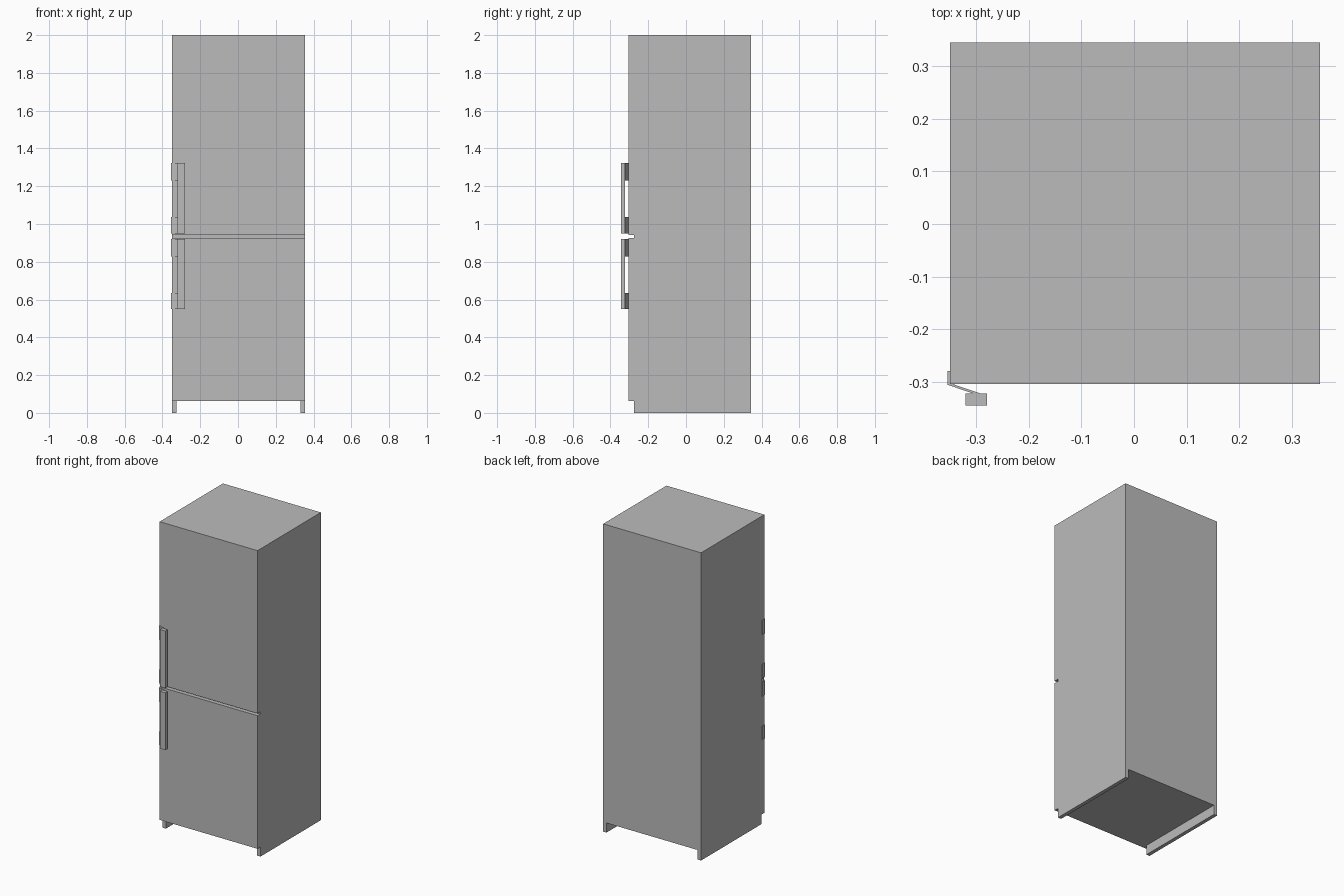
import bpy
import bmesh

cube = bpy.data.objects.get("Cube")
if cube:
    bpy.data.objects.remove(cube, do_unlink=True)

# One plain grey finish
grey = bpy.data.materials.new("appliance_grey")
grey.use_nodes = True
grey.diffuse_color = (0.5, 0.5, 0.5, 1)
grey.node_tree.nodes["Principled BSDF"].inputs["Base Color"].default_value = (0.5, 0.5, 0.5, 1)


def prism(name, outline, low, high, axis):
    """Extrude a flat outline along x (outline is y, z) or z (outline is x, y)."""
    bm = bmesh.new()
    place = (lambda a, b: (low, a, b)) if axis == "x" else (lambda a, b: (a, b, low))
    face = bm.faces.new([bm.verts.new(place(a, b)) for a, b in outline])
    new = bmesh.ops.extrude_face_region(bm, geom=[face])["geom"]
    shift = (high - low, 0, 0) if axis == "x" else (0, 0, high - low)
    bmesh.ops.translate(bm, vec=shift, verts=[v for v in new if isinstance(v, bmesh.types.BMVert)])
    bmesh.ops.recalc_face_normals(bm, faces=bm.faces)
    mesh = bpy.data.meshes.new(name)
    bm.to_mesh(mesh)
    bm.free()
    mesh.materials.append(grey)
    obj = bpy.data.objects.new(name, mesh)
    bpy.context.collection.objects.link(obj)
    return obj


left, right = -0.35, 0.354
front, recess, back = -0.305, -0.275, 0.345
base, gap_low, gap_high, top = 0.062, 0.927, 0.942, 2.0

# Cabinet with both doors, parted by a groove across the front
prism("cabinet", [(front, base), (back, base), (back, top), (front, top),
                  (front, gap_high), (recess, gap_high),
                  (recess, gap_low), (front, gap_low)], left, right, "x")

# Side runners under the cabinet, set back from the doors
runner = [(recess, 0), (back, 0), (back, base), (recess, base)]
prism("right_runner", runner, left, left + 0.024, "x")
prism("left_runner", runner, right - 0.024, right, "x")

# Handles: a square grip on two bent brackets that wrap the door edge
grip = [(-0.321, -0.345), (-0.28, -0.345), (-0.28, -0.323), (-0.321, -0.323)]
bracket = [(-0.355, -0.28), (-0.355, -0.306), (-0.305, -0.323),
           (-0.291, -0.323), (-0.344, -0.305), (left, -0.305), (left, -0.28)]
for label, z in (("upper", 0.951), ("lower", 0.549)):
    prism(label + "_handle_grip", grip, z, z + 0.372, "z")
    for end, offset in (("bottom", 0), ("top", 0.28)):
        prism(f"{label}_handle_{end}_bracket", bracket, z + offset, z + offset + 0.092 - 0.006 * (offset == 0), "z")
